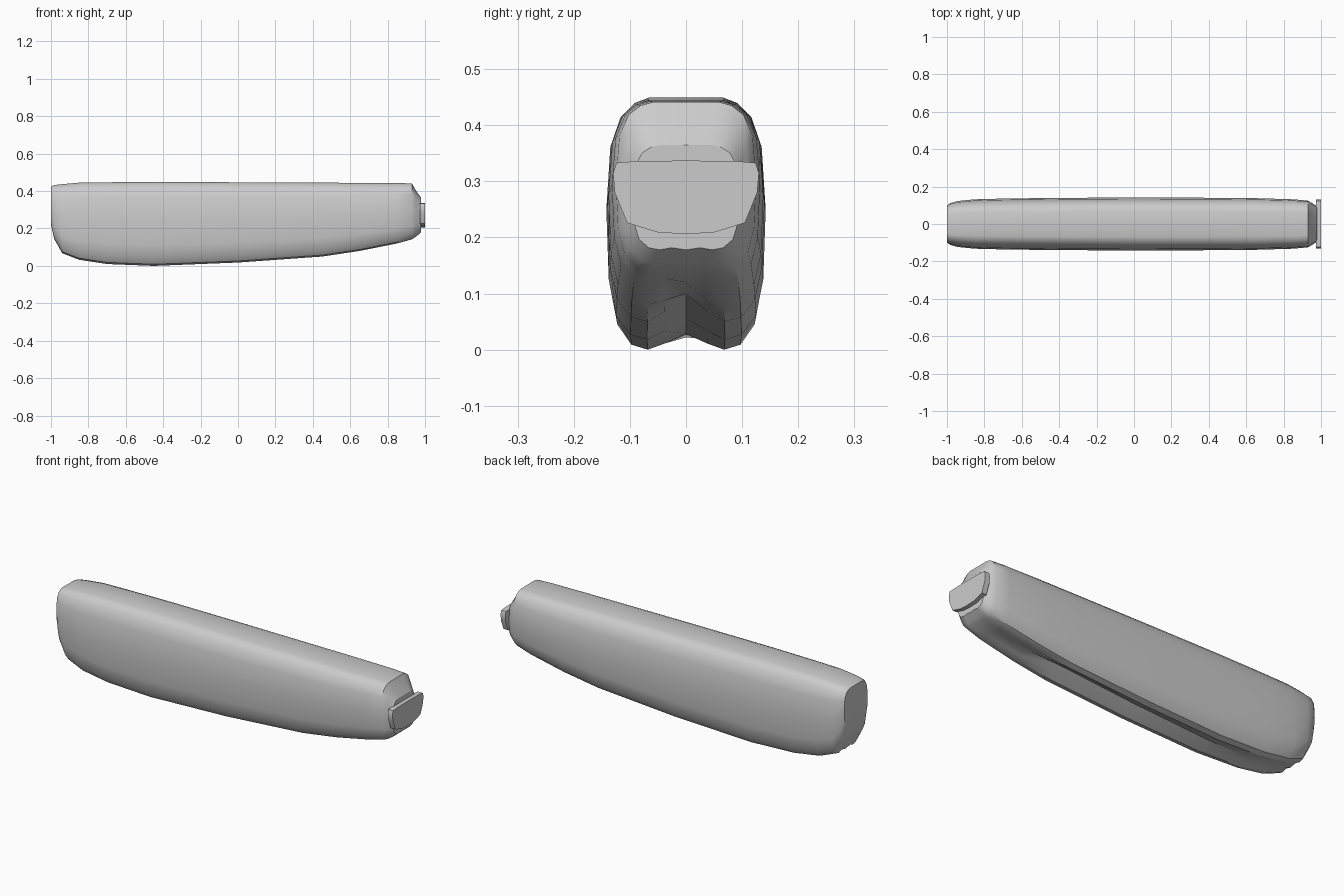
import bpy, bmesh, math

if "Cube" in bpy.data.objects:
    bpy.data.objects.remove(bpy.data.objects["Cube"])


def finish(name, bm, angle):
    bmesh.ops.recalc_face_normals(bm, faces=bm.faces)
    mesh = bpy.data.meshes.new(name)
    bm.to_mesh(mesh)
    bm.free()
    ob = bpy.data.objects.new(name, mesh)
    bpy.context.collection.objects.link(ob)
    bpy.ops.object.select_all(action='DESELECT')
    ob.select_set(True)
    bpy.context.view_layer.objects.active = ob
    bpy.ops.object.shade_smooth_by_angle(angle=math.radians(angle))
    return ob


def loft(name, rings, angle):
    bm = bmesh.new()
    loops = [[bm.verts.new(p) for p in ring] for ring in rings]
    n = len(loops[0])
    for a, b in zip(loops, loops[1:]):
        for i in range(n):
            j = (i + 1) % n
            bm.faces.new((a[i], a[j], b[j], b[i]))
    bm.faces.new(loops[0])
    bm.faces.new(loops[-1])
    return finish(name, bm, angle)


def mirrored(half):
    # first and last points lie on the centre line
    return half + [(-y, z) for y, z in half[-2:0:-1]]


# Half cross-section as fractions of half width and height, top to bottom
PROFILE = [(0, 1), (.48, 1), (.65, .98), (.82, .925), (.95, .8), (1, .54),
           (.97, .25), (.88, .1), (.7, .02), (.49, 0), (.27, .02)]

# x, half width, top, bottom, depth of the groove underneath
STATIONS = [
    (-1.0, .098, .425, .22, 0), (-.983, .112, .432, .145, 0),
    (-.94, .123, .437, .068, 0), (-.85, .132, .445, .033, .002),
    (-.7, .136, .447, .01, .012), (-.45, .139, .449, 0, .028),
    (0, .142, .447, .018, .038), (.45, .14, .445, .05, .045),
    (.65, .138, .444, .08, .02), (.85, .132, .443, .12, 0),
    (.93, .125, .441, .142, 0), (.95, .113, .405, .155, 0),
    (.978, .095, .365, .178, 0)]


def station_ring(x, w, top, bottom, groove):
    half = [(u * w, bottom + v * (top - bottom)) for u, v in PROFILE]
    half[-1] = (half[-1][0], max(half[-1][1], bottom + groove * .4))
    half.append((0, bottom + groove))
    return [(x, y, z) for y, z in mirrored(half)]


# Long body with a grooved underside
loft("body", [station_ring(*s) for s in STATIONS], 30)

# Wide end plate on the nose
PLATE = mirrored([(0, .337), (.09, .336), (.124, .333), (.13, .315),
                  (.127, .28), (.105, .226), (.05, .209), (0, .206)])
loft("end_plate", [[(x, y, z) for y, z in PLATE] for x in (.972, 1.0)], 30)
